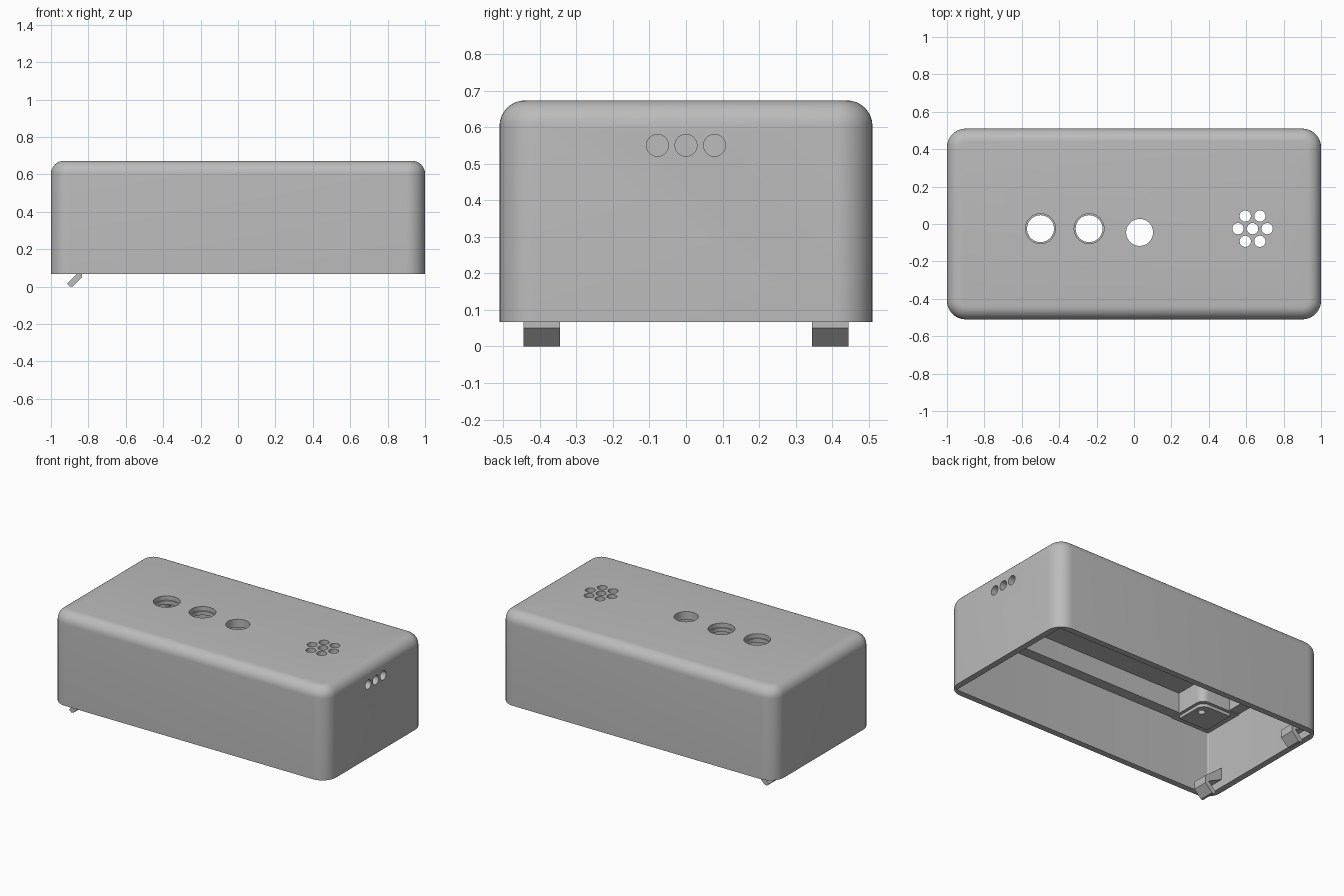
import bpy, bmesh, math
from mathutils import Matrix, Vector

cube = bpy.data.objects.get("Cube")
if cube:
    bpy.data.objects.remove(cube, do_unlink=True)

grey = bpy.data.materials.new("plain_grey")
grey.use_nodes = True
COLOUR = (0.5, 0.5, 0.5, 1)
grey.diffuse_color = COLOUR
grey.node_tree.nodes["Principled BSDF"].inputs["Base Color"].default_value = COLOUR


def make(name, bm):
    bmesh.ops.recalc_face_normals(bm, faces=bm.faces)
    me = bpy.data.meshes.new(name)
    bm.to_mesh(me)
    bm.free()
    ob = bpy.data.objects.new(name, me)
    ob.data.materials.append(grey)
    bpy.context.collection.objects.link(ob)
    return ob


def ring(bm, hx, hy, r, z, n=10):
    # rounded rectangle, anticlockwise
    pts = []
    for q, (sx, sy) in enumerate(((1, 1), (-1, 1), (-1, -1), (1, -1))):
        for i in range(n + 1):
            a = math.pi / 2 * (q + i / n)
            pts.append((sx * (hx - r) + r * math.cos(a), sy * (hy - r) + r * math.sin(a), z))
    return [bm.verts.new(p) for p in pts]


def prism(name, outline, axis, lo, hi):
    # outline extruded along y or z
    bm = bmesh.new()
    place = (lambda p, h: (p[0], h, p[1])) if axis == "y" else (lambda p, h: (p[0], p[1], h))
    a, b = ([bm.verts.new(place(p, h)) for p in outline] for h in (lo, hi))
    bm.faces.new(a)
    bm.faces.new(b)
    for i in range(len(a)):
        j = (i + 1) % len(a)
        bm.faces.new((a[i], a[j], b[j], b[i]))
    return make(name, bm)


def drill(bm, centre, r, depth, along_x=False):
    rot = Matrix.Rotation(math.pi / 2, 4, "Y") if along_x else Matrix()
    bmesh.ops.create_cone(bm, cap_ends=True, segments=40, radius1=r, radius2=r,
                          depth=depth, matrix=Matrix.Translation(centre) @ rot)


def cut(ob, bm):
    cutter = make("hole_cutter", bm)
    cutter.hide_render = True
    mod = ob.modifiers.new("holes", "BOOLEAN")
    mod.operation, mod.solver, mod.object = "DIFFERENCE", "EXACT", cutter
    bpy.context.view_layer.objects.active = ob
    bpy.ops.object.modifier_apply(modifier=mod.name)
    bpy.data.objects.remove(cutter, do_unlink=True)


# Open-bottomed case: stepped cavity, rim, walls, rounded top
HX, HY, BASE, TOP, FILLET, CORNER = 1.0, 0.51, 0.067, 0.673, 0.07, 0.1
WALL, LEDGE, LEDGE_Z, CEILING = 0.04, 0.11, 0.49, 0.62
bm = bmesh.new()
rings = [ring(bm, HX - t, HY - t, 0.008, z) for t, z in
         ((LEDGE, CEILING), (LEDGE, LEDGE_Z), (WALL, LEDGE_Z), (WALL, BASE))]
rings.append(ring(bm, HX, HY, CORNER, BASE))
for i in range(9):
    a = math.pi / 2 * i / 8
    t = FILLET * (1 - math.cos(a))
    rings.append(ring(bm, HX - t, HY - t, CORNER - t, TOP - FILLET + FILLET * math.sin(a)))
for a, b in zip(rings, rings[1:]):
    for i in range(len(a)):
        j = (i + 1) % len(a)
        bm.faces.new((a[i], a[j], b[j], b[i]))
bm.faces.new(rings[0])
bm.faces.new(rings[-1])
case = make("case", bm)

# Button holes, speaker holes and side vents
holes = bmesh.new()
for x, y in ((-0.5, -0.025), (-0.24, -0.025), (0.03, -0.045)):
    drill(holes, Vector((x, y, 0.65)), 0.072, 0.2)
speaker = Vector((0.634, -0.025, 0.65))
drill(holes, speaker, 0.03, 0.2)
for k in range(6):
    a = k * math.pi / 3
    drill(holes, speaker + 0.078 * Vector((math.cos(a), math.sin(a), 0)), 0.03, 0.2)
for y in (-0.078, 0, 0.078):
    drill(holes, Vector((0.95, y, 0.55)), 0.03, 0.3, True)
cut(case, holes)

# Wider seats around two of the button holes
seats = bmesh.new()
for x in (-0.5, -0.24):
    drill(seats, Vector((x, -0.025, 0.69)), 0.08, 0.09)
cut(case, seats)
parts = [case]


def corner_outline(sx, sy, size, inset, r=0.05, n=6):
    # square in a case corner, rounded towards the middle
    x0, y0 = HX - WALL - inset, HY - WALL - inset
    x1, y1 = HX - WALL - size, HY - WALL - size
    pts = [(x0, y0), (x1, y0)]
    for i in range(n + 1):
        a = math.pi / 2 * i / n
        pts.append((x1 + r - r * math.cos(a), y1 + r - r * math.sin(a)))
    pts.append((x0, y1))
    return [(sx * x, sy * y) for x, y in pts]


# Screw posts in the four corners
for sx in (-1, 1):
    for sy in (-1, 1):
        side = ("back" if sy > 0 else "front") + ("_left" if sx > 0 else "_right")
        post = prism(side + "_post", corner_outline(sx, sy, 0.28, -0.005), "z", 0.485, 0.63)
        pad = prism(side + "_post_pad", corner_outline(sx, sy, 0.26, 0.05), "z", 0.465, 0.486)
        for ob in (post, pad):
            screw = bmesh.new()
            drill(screw, Vector((sx * 0.75, sy * 0.28, 0.5)), 0.022, 0.12)
            cut(ob, screw)
            parts.append(ob)

# Slanted hooks under the right end
hook = ((-0.915, 0.015), (-0.9, 0), (-0.885, 0), (-0.835, 0.05), (-0.835, 0.1),
        (-0.965, 0.2), (-0.965, 0.12), (-0.86, 0.07))
for name, y in (("front_hook", -0.395), ("back_hook", 0.395)):
    parts.append(prism(name, hook, "y", y - 0.05, y + 0.05))

# Smooth curves, sharp edges
for ob in bpy.context.view_layer.objects:
    ob.select_set(ob in parts)
bpy.context.view_layer.objects.active = case
bpy.ops.object.shade_smooth_by_angle(angle=math.radians(30))
